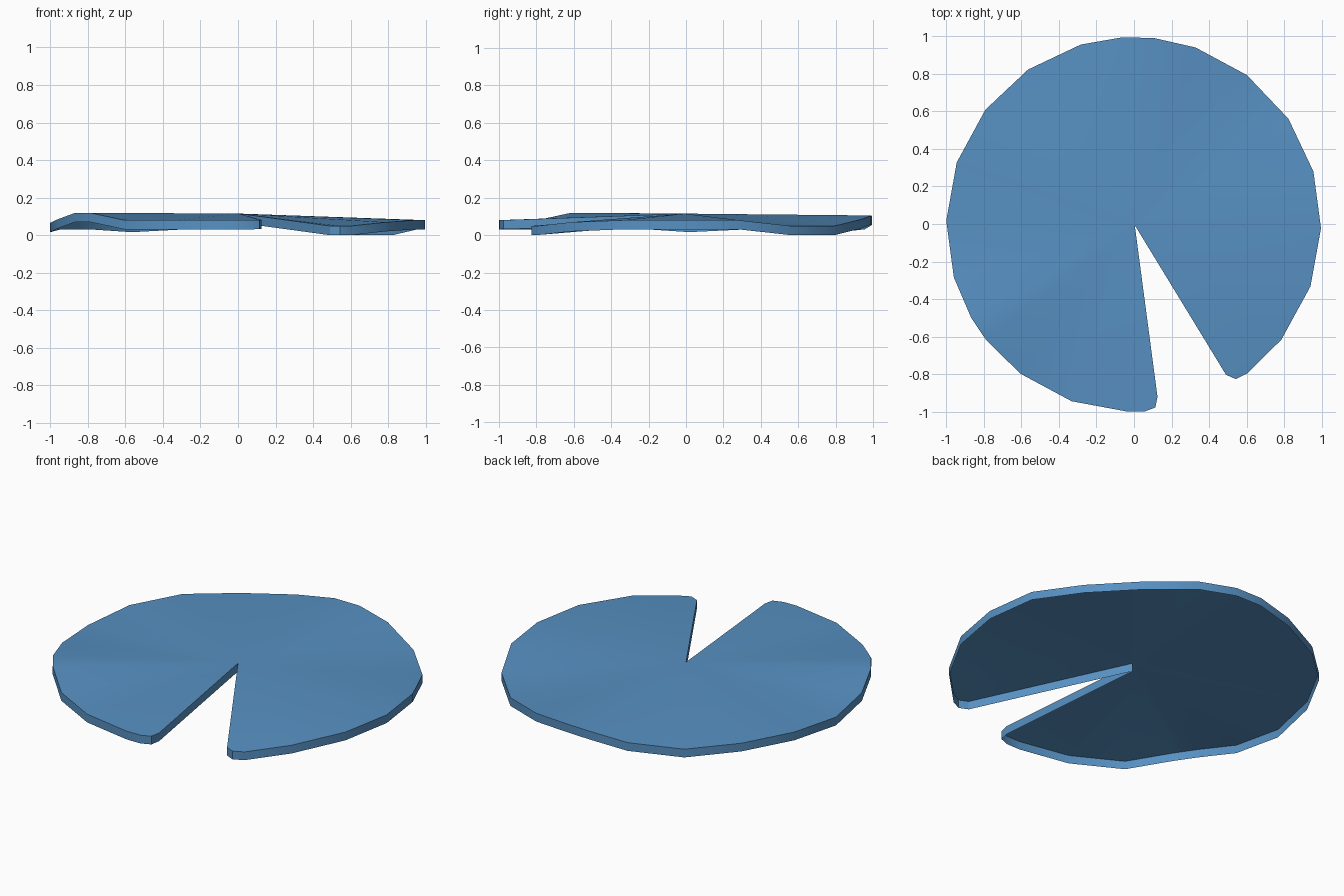
import bpy
import bmesh
from math import cos, sin, radians

default_cube = bpy.data.objects.get("Cube")
if default_cube:
    bpy.data.objects.remove(default_cube, do_unlink=True)

DEPTH = 0.049
RADIUS = 0.998
SHIFT = -0.002

# Wavy rim, counterclockwise from one side of the notch:
# angle in degrees, height of the lower edge
RIM = [
    (-52.8, 0), (-38, .02), (-19.3, .031), (-1.2, .031), (16.4, .031),
    (34.3, 0), (52.8, 0), (70.7, .036), (83.7, .056), (93.4, .054),
    (106.4, .031), (124.3, .016), (142.3, .031), (160.7, .031), (178.9, .016),
    (196.4, .036), (209.9, .07), (218, .07), (232.8, .031), (250.7, .031),
    (268.3, .031), (273.4, .031),
]

# Rounded corners where the rim meets the notch
NOTCH_START = [(.49, -.803, 0), (.542, -.826, 0)]
NOTCH_END = [(.114, -.977, .032), (.125, -.92, .033)]
CENTRE = (.004, -.006, .066)


def rim_point(angle, height):
    """Place a rim point on the circle."""
    a = radians(angle)
    return (RADIUS * cos(a) + SHIFT, RADIUS * sin(a) + SHIFT, height)


def flat_material(name, colour):
    """Make a plain material of one colour."""
    mat = bpy.data.materials.new(name)
    mat.use_nodes = True
    mat.diffuse_color = colour
    shader = mat.node_tree.nodes["Principled BSDF"]
    shader.inputs["Base Color"].default_value = colour
    return mat


def build_notched_shell(name, outline, depth, material):
    """Fan a top sheet out from the first point and hang walls from it."""
    bm = bmesh.new()
    lower = [bm.verts.new(p) for p in outline]
    upper = [bm.verts.new((x, y, z + depth)) for x, y, z in outline]

    # Top sheet, open underneath
    for a, b in zip(upper[1:], upper[2:]):
        bm.faces.new((upper[0], a, b))

    # Rim wall and both notch walls
    count = len(outline)
    for i in range(count):
        j = (i + 1) % count
        bm.faces.new((lower[i], lower[j], upper[j], upper[i]))

    mesh = bpy.data.meshes.new(name)
    bm.to_mesh(mesh)
    bm.free()
    mesh.materials.append(material)
    obj = bpy.data.objects.new(name, mesh)
    bpy.context.collection.objects.link(obj)
    return obj


blue = flat_material("soft blue", (.095, .28, .54, 1))
outline = [CENTRE] + NOTCH_START + [rim_point(*p) for p in RIM] + NOTCH_END
disc = build_notched_shell("notched_disc", outline, DEPTH, blue)

# Smooth the gentle waves but keep the rim edges crisp
bpy.ops.object.select_all(action="DESELECT")
disc.select_set(True)
bpy.context.view_layer.objects.active = disc
bpy.ops.object.shade_smooth_by_angle(angle=radians(30))
